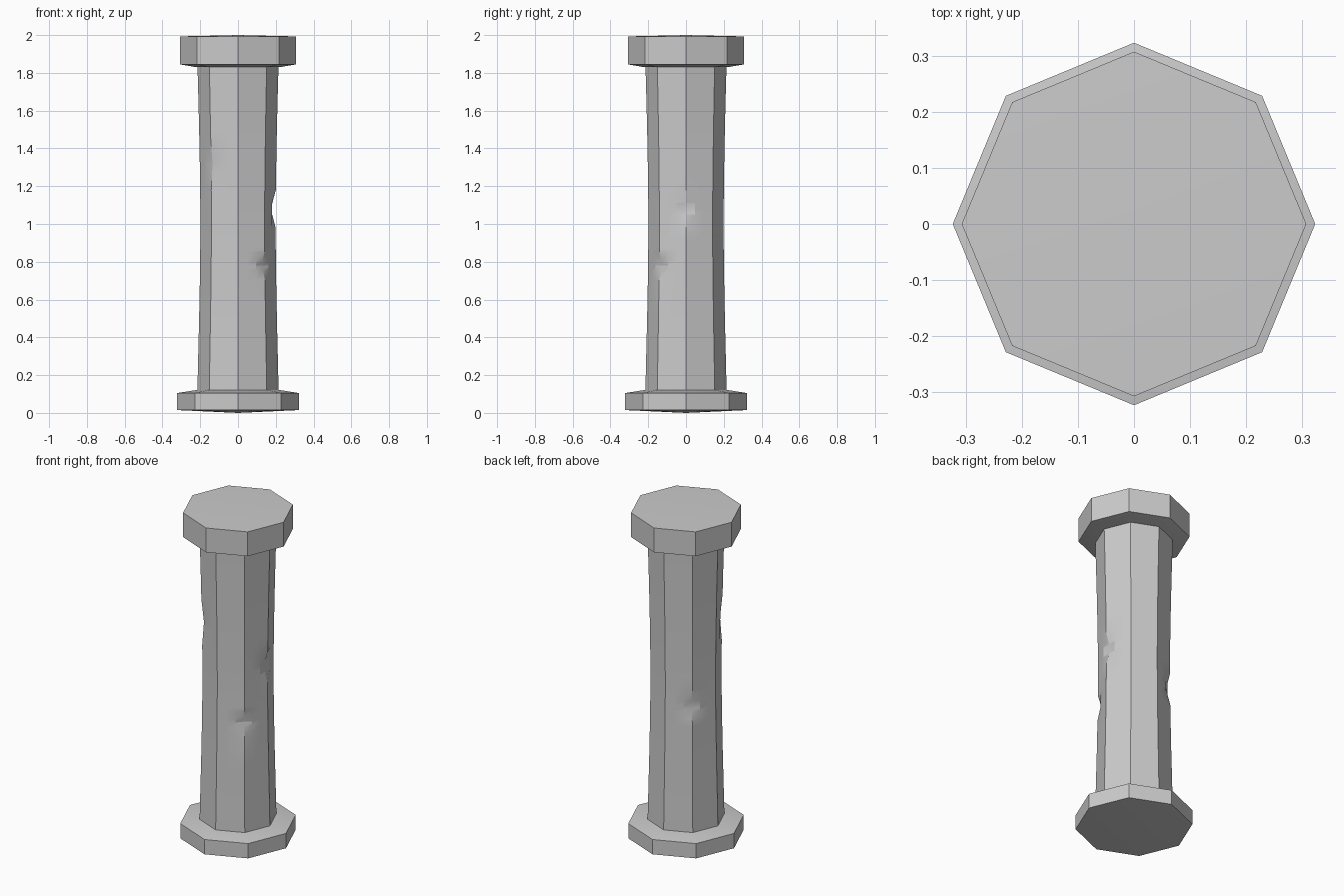
import bpy
import bmesh
from math import cos, sin, pi, radians
from mathutils import Vector

if "Cube" in bpy.data.objects:
    bpy.data.objects.remove(bpy.data.objects["Cube"])

SIDES = 8


def corner(i, r, z):
    a = 2 * pi * (i % SIDES) / SIDES
    return Vector((r * cos(a), r * sin(a), z))


def loft(name, rings):
    """Skin a stack of equal-length rings; one-point rings close to an apex."""
    bm = bmesh.new()
    rows = [[bm.verts.new(p) for p in ring] for ring in rings]
    for low, high in zip(rows, rows[1:]):
        n = max(len(low), len(high))
        for i in range(n):
            j = (i + 1) % n
            if len(low) == 1:
                bm.faces.new((low[0], high[j], high[i]))
            elif len(high) == 1:
                bm.faces.new((low[i], low[j], high[0]))
            else:
                bm.faces.new((low[i], low[j], high[j], high[i]))
    for row in (rows[0], rows[-1]):
        if len(row) > 1:
            bm.faces.new(row)
    bmesh.ops.recalc_face_normals(bm, faces=bm.faces)
    mesh = bpy.data.meshes.new(name)
    bm.to_mesh(mesh)
    bm.free()
    obj = bpy.data.objects.new(name, mesh)
    bpy.context.collection.objects.link(obj)
    bpy.ops.object.select_all(action='DESELECT')
    obj.select_set(True)
    bpy.context.view_layer.objects.active = obj
    bpy.ops.object.shade_smooth_by_angle(angle=radians(15))
    return obj


def octagon_block(name, profile):
    rings = [[corner(i, r, z) for i in range(SIDES)] if r else [Vector((0, 0, z))]
             for r, z in profile]
    return loft(name, rings)


# Base and cap, each with slightly domed outer faces
octagon_block("base", [(0, 0.0), (0.323, 0.015), (0.323, 0.105), (0.215, 0.122), (0, 0.122)])
octagon_block("cap", [(0, 1.83), (0.22, 1.83), (0.307, 1.845), (0.307, 1.993), (0, 2.0)])

# Worn chips along the shaft: corner index, height, half length, depth
CHIPS = [(0, 1.08, 0.10, 0.026), (7, 0.78, 0.08, 0.022),
         (3, 0.88, 0.10, 0.022), (5, 1.32, 0.14, 0.012)]


def shaft_radius(z):
    return 0.199 + 0.016 * min(1, abs(z - 1.0) / 0.85) ** 1.6


def shaft_ring(z):
    pts = []
    r = shaft_radius(z)
    for i in range(SIDES):
        a, b = corner(i, r, z), corner(i + 1, r, z)
        worn = r
        for c, mid, half, depth in CHIPS:
            if c == i:
                worn -= depth * max(0, 1 - abs(z - mid) / half)
        pts += [corner(i, worn, z), a.lerp(b, 0.33), a.lerp(b, 0.67)]
    return pts


# Waisted shaft, with extra rings at the chips
levels = {0.115, 0.3, 0.5, 1.5, 1.65, 1.835}
for c, mid, half, depth in CHIPS:
    levels |= {round(mid + k * half, 3) for k in (-1, -0.3, 0, 0.3, 1)}
loft("shaft", [shaft_ring(z) for z in sorted(levels)])
